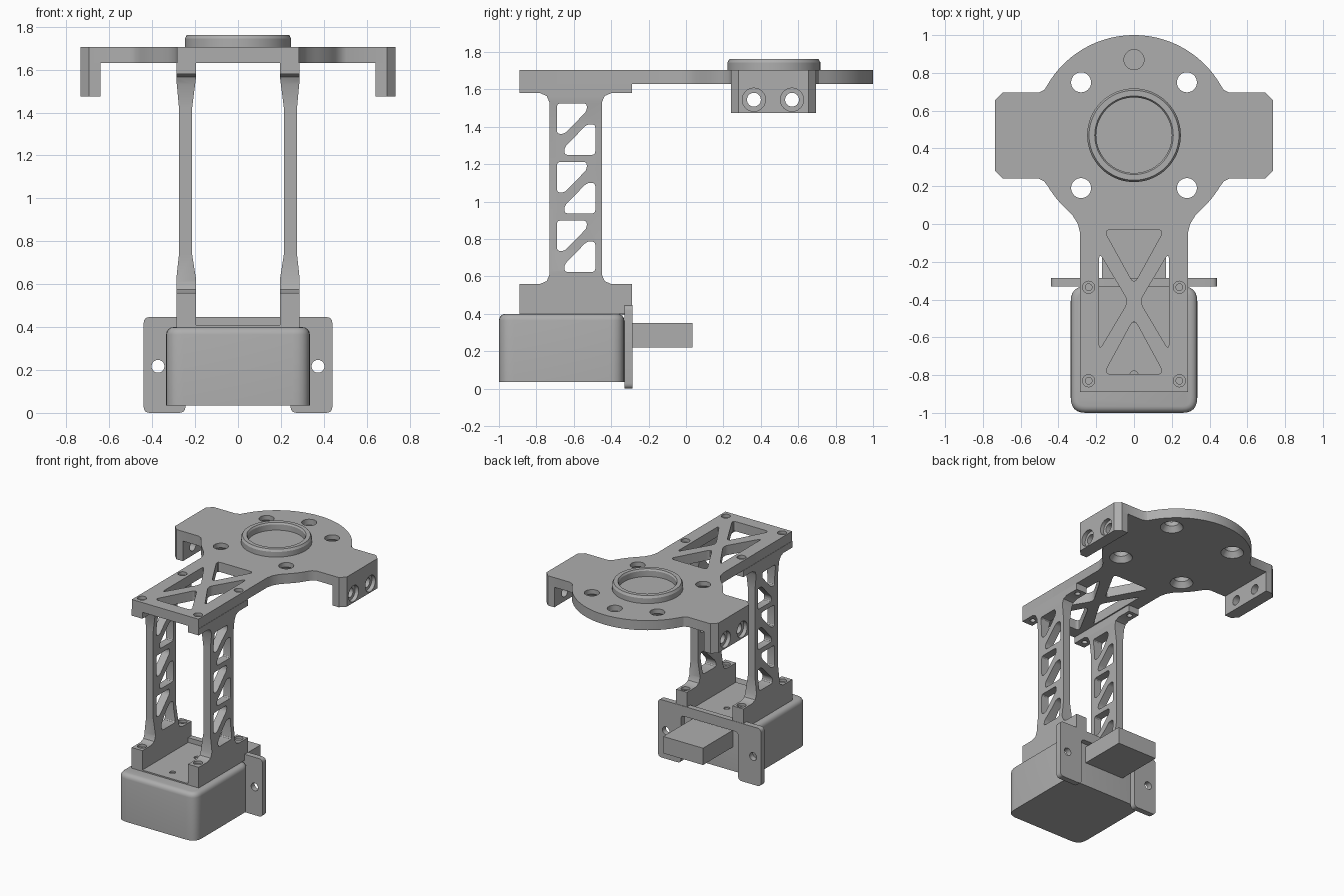
import bpy, bmesh
from math import cos, sin, pi, radians
from mathutils import Matrix, Vector

if "Cube" in bpy.data.objects:
    bpy.data.objects.remove(bpy.data.objects["Cube"], do_unlink=True)

GREY = (0.42, 0.42, 0.42, 1)
mat = bpy.data.materials.new("machined grey")
mat.use_nodes = True
mat.diffuse_color = GREY
bsdf = next(n for n in mat.node_tree.nodes if n.type == 'BSDF_PRINCIPLED')
bsdf.inputs["Base Color"].default_value = GREY


def finish(bm, name):
    bmesh.ops.recalc_face_normals(bm, faces=bm.faces)
    mesh = bpy.data.meshes.new(name)
    bm.to_mesh(mesh)
    bm.free()
    mesh.materials.append(mat)
    obj = bpy.data.objects.new(name, mesh)
    bpy.context.scene.collection.objects.link(obj)
    return obj


def circle(u, v, r, n=32):
    return [(u + r * cos(2 * pi * i / n), v + r * sin(2 * pi * i / n)) for i in range(n)]


def arc(u, v, r, start, end, n):
    angles = [radians(start + (end - start) * i / n) for i in range(n + 1)]
    return [(u + r * cos(a), v + r * sin(a)) for a in angles]


def rounded(points, r, n=5):
    """Round every corner of a polygon."""
    out = []
    for i, p in enumerate(points):
        p, a, b = Vector(p), Vector(points[i - 1]), Vector(points[(i + 1) % len(points)])
        a, b = p + (a - p).normalized() * r, p + (b - p).normalized() * r
        for k in range(n + 1):
            t = k / n
            out.append(tuple(a * (1 - t) ** 2 + p * 2 * t * (1 - t) + b * t * t))
    return out


def mirrored(half, mid=0):
    """Close a right-hand half outline around the line u = mid."""
    return [(mid + u, v) for u, v in half] + [(mid - u, v) for u, v in reversed(half) if u > 1e-5]


def prism(name, outline, lo, hi, axis='Z', holes=()):
    """Extrude an outline with holes along an axis."""
    place = {'Z': lambda u, v, w: (u, v, w), 'X': lambda u, v, w: (w, u, v),
             'Y': lambda u, v, w: (u, w, v)}[axis]
    bm = bmesh.new()
    for loop in (outline, *holes):
        verts = [bm.verts.new(place(u, v, lo)) for u, v in loop]
        for i, v in enumerate(verts):
            bm.edges.new((verts[i - 1], v))
    bmesh.ops.triangle_fill(bm, use_beauty=True, edges=bm.edges[:])
    top = bmesh.ops.extrude_face_region(bm, geom=bm.faces[:])["geom"]
    step = Vector(place(0, 0, hi - lo))
    bmesh.ops.translate(bm, vec=step, verts=[g for g in top if isinstance(g, bmesh.types.BMVert)])
    return finish(bm, name)


def boolean(obj, cutter, operation='DIFFERENCE'):
    mod = obj.modifiers.new("cut", 'BOOLEAN')
    mod.object, mod.operation, mod.solver = cutter, operation, 'EXACT'
    bpy.context.view_layer.objects.active = obj
    bpy.ops.object.modifier_apply(modifier=mod.name)
    bpy.data.objects.remove(cutter, do_unlink=True)


def drill(obj, bores, axis='Z'):
    """Cut bores given as (centre, low radius, high radius, depth)."""
    bm = bmesh.new()
    turn = Matrix.Rotation(pi / 2, 4, 'Y') if axis == 'X' else Matrix()
    for centre, r1, r2, depth in bores:
        bmesh.ops.create_cone(bm, cap_ends=True, segments=32, radius1=r1, radius2=r2,
                              depth=depth, matrix=Matrix.Translation(centre) @ turn)
    boolean(obj, finish(bm, "bore_cutter"))


parts = []
BOTTOM, TOP = 1.63, 1.705
HUB = 0.47
screws = [(x, y) for x in (-0.24, 0.24) for y in (-0.83, -0.335)]
mounts = [(x, y) for x in (-0.28, 0.28) for y in (0.19, 0.75)]

# Top plate: arm, round head and two side wings
half = [(0.285, -0.89), (0.285, -0.05), (0.297, 0), (0.325, 0.045)]
half += arc(0, HUB, 0.53, -47, -31, 6)
half += [(0.475, 0.225), (0.505, 0.24), (0.695, 0.24), (0.735, 0.28),
         (0.735, 0.655), (0.695, 0.695), (0.505, 0.695), (0.475, 0.71)]
half += arc(0, HUB, 0.53, 30, 90, 24)
side_window = [(0.185, -0.15), (0.185, -0.67), (0.03, -0.41)]
windows = [[(-0.16, -0.03), (0.16, -0.03), (0, -0.32)],
           [(-0.16, -0.795), (0.16, -0.795), (0, -0.5)],
           side_window, [(-x, y) for x, y in side_window]]
holes = [rounded(w, 0.04) for w in windows]
holes += [circle(x, y, 0.053) for x, y in mounts] + [circle(x, y, 0.018, 16) for x, y in screws]
plate = prism("top_plate", mirrored(half), BOTTOM, TOP, holes=holes)
drill(plate, [((x, y, BOTTOM), 0.11, 0.053, 0.08) for x, y in mounts]
      + [((x, y, TOP), 0.032, 0.032, 0.05) for x, y in screws]
      + [((0, 0.87, TOP), 0.053, 0.053, 0.09)])
parts.append(plate)

# Raised ring on the head
bm = bmesh.new()
section = [(0.2, TOP), (0.2, 1.75), (0.208, 1.762), (0.238, 1.762), (0.248, 1.745), (0.248, TOP)]
verts = [bm.verts.new((r, HUB, z)) for r, z in section]
edges = [bm.edges.new((verts[i - 1], v)) for i, v in enumerate(verts)]
bmesh.ops.spin(bm, geom=verts + edges, cent=(0, HUB, 0), axis=(0, 0, 1), angle=2 * pi, steps=64)
bmesh.ops.remove_doubles(bm, verts=bm.verts, dist=1e-4)
parts.append(finish(bm, "hub_ring"))

# Downturned wing tabs with counterbored holes
tab_outline = [(0.64, 0.24), (0.695, 0.24), (0.735, 0.28), (0.735, 0.655), (0.695, 0.695), (0.64, 0.695)]
tab = prism("wing_tab", tab_outline, 1.475, BOTTOM)
for radius, x, depth in ((0.037, 0.69, 0.2), (0.062, 0.735, 0.06)):
    drill(tab, [((x, y, 1.545), radius, radius, depth) for y in (0.363, 0.567)], 'X')
parts.append(tab)

# Truss pillars with wide feet, waisted in thickness
side = [(0.3, 0.4), (0.3, 0.56), (0.19, 0.56), (0.155, 0.575), (0.14, 0.61),
        (0.14, 1.53), (0.155, 1.565), (0.19, 1.58), (0.3, 1.58), (0.3, BOTTOM)]
upper = [(-0.69, 1.525), (-0.53, 1.525), (-0.53, 1.485), (-0.65, 1.362), (-0.69, 1.362)]
lower = [(-0.485, 1.25), (-0.65, 1.25), (-0.65, 1.29), (-0.53, 1.413), (-0.485, 1.413)]
truss = [rounded([(y, z - 0.313 * i) for y, z in shape], 0.018, 3)
         for i in range(3) for shape in (upper, lower)]
pillar = prism("truss_pillar", mirrored(side, -0.59), 0.15, 0.35, 'X', truss)
waist = [(0.195, 0.39), (0.287, 0.39), (0.287, 0.63), (0.275, 0.74), (0.275, 1.42),
         (0.287, 1.55), (0.287, 1.64), (0.195, 1.64), (0.195, 1.57), (0.214, 1.42),
         (0.214, 0.74), (0.195, 0.62)]
boolean(pillar, prism("waist_cutter", waist, -1, 0, 'Y'), 'INTERSECT')
feet = [s for s in screws if s[0] > 0]
drill(pillar, [((x, y, 0.56), 0.032, 0.032, 0.04) for x, y in feet]
      + [((x, y, 1.6), 0.02, 0.02, 0.1) for x, y in feet])
drill(pillar, [((x, y, 0.52), 0.018, 0.018, 0.12) for x, y in feet])
parts.append(pillar)

for obj in (tab, pillar):
    obj.modifiers.new("other_side", 'MIRROR')

# Motor housing with softened top edge
box = [(-0.335, -1), (0.335, -1), (0.335, -0.33), (-0.335, -0.33)]
housing = prism("motor_housing", rounded(box, 0.08, 6), 0.035, 0.4)
bm = bmesh.new()
bm.from_mesh(housing.data)
bmesh.ops.dissolve_limit(bm, angle_limit=0.01, verts=bm.verts, edges=bm.edges)
rim = [e for e in bm.edges if all(v.co.z > 0.39 for v in e.verts)]
bmesh.ops.bevel(bm, geom=rim, offset=0.035, segments=4, profile=0.5, affect='EDGES')
bm.to_mesh(housing.data)
bm.free()
parts.append(housing)

# Thin pad between the feet
pad = [(-0.2, -0.89), (0.2, -0.89), (0.2, -0.29), (-0.2, -0.29)]
parts.append(prism("base_pad", pad, 0.395, 0.41, holes=[circle(0, y, 0.022, 16) for y in (-0.8, -0.5)]))

# Rear mounting flange, an arch with two ears
arch = [(-0.44, 0), (-0.245, 0), (-0.245, 0.37), (0.245, 0.37),
        (0.245, 0), (0.44, 0), (0.44, 0.447), (-0.44, 0.447)]
parts.append(prism("mounting_flange", rounded(arch, 0.03, 4), -0.33, -0.287, 'Y',
                   [circle(x, 0.217, 0.03, 24) for x in (-0.373, 0.373)]))

# Rear connector block
plug = [(-0.17, 0.22), (0.17, 0.22), (0.17, 0.35), (-0.17, 0.35)]
parts.append(prism("connector_block", plug, -0.34, 0.035, 'Y'))

# Smooth curved walls, keep machined edges sharp
bpy.ops.object.select_all(action='DESELECT')
for obj in parts:
    obj.select_set(True)
bpy.context.view_layer.objects.active = parts[0]
bpy.ops.object.shade_smooth_by_angle(angle=radians(30))
